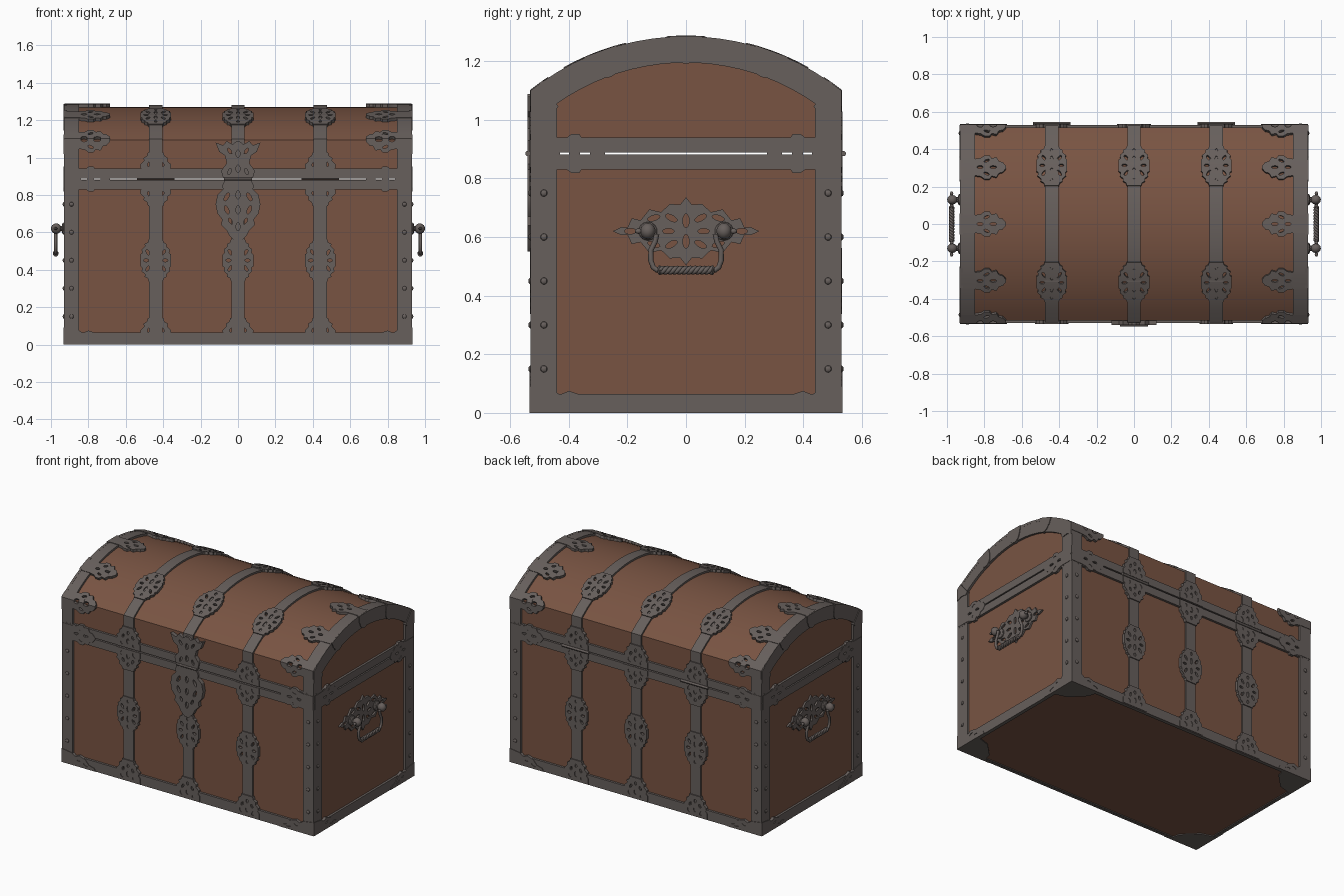
import bpy, bmesh, math
from math import sin, cos, pi
from mathutils import Vector, Matrix
from mathutils.geometry import tessellate_polygon

if "Cube" in bpy.data.objects:
    bpy.data.objects.remove(bpy.data.objects["Cube"])


def material(name, rgb):
    m = bpy.data.materials.new(name)
    m.diffuse_color = (*rgb, 1)
    m.use_nodes = True
    m.node_tree.nodes["Principled BSDF"].inputs["Base Color"].default_value = m.diffuse_color
    return m


WOOD = material("brown wood", (0.19, 0.088, 0.055))
IRON = material("grey iron", (0.135, 0.115, 0.107))

# Wooden shell: end faces, front face, lid arc
X, Y, R, ZC = 0.915, 0.515, 0.837, 0.433
TH = math.asin(Y / R)
S0, ZCR = R * TH, ZC + R * cos(TH)


def finish(name, bm, mat):
    bmesh.ops.recalc_face_normals(bm, faces=bm.faces[:])
    me = bpy.data.meshes.new(name)
    bm.to_mesh(me)
    bm.free()
    me.materials.append(mat)
    me.polygons.foreach_set("use_smooth", [True] * len(me.polygons))
    me.set_sharp_from_angle(angle=math.radians(30))
    ob = bpy.data.objects.new(name, me)
    bpy.context.collection.objects.link(ob)
    return ob


# Surfaces that plates are laid on: (u, v, height) -> point
def wrap(u, s, w):
    a, sg = abs(s), (1 if s > 0 else -1)
    if abs(a - S0) < 1e-4:
        return (u, sg * (Y + w), ZC + math.sqrt((R + w) ** 2 - (Y + w) ** 2))
    if a > S0:
        return (u, sg * (Y + w), ZCR - (a - S0))
    return (u, (R + w) * sin(s / R), ZC + (R + w) * cos(s / R))


def right(u, v, w): return (X + w, u, v)
def left(u, v, w): return (-X - w, u, v)
def under(u, v, w): return (u, v, 0.006 - w)
def sz(z): return S0 + ZCR - z      # height on front/back -> wrap coordinate


def plate(name, outline, holes, spots, skin, t):
    """Pierced sheet copied to (u, v, angle, flip) spots, then bent over a surface."""
    bm = bmesh.new()
    loops = [[Vector((p[0], p[1], 0)) for p in lp] for lp in [outline] + holes]
    tris = tessellate_polygon(loops)
    pts = [p for lp in loops for p in lp]
    for u, v, ang, flip in spots:
        c, s = cos(ang), sin(ang)
        vs = [bm.verts.new((u + flip * p.x * c - p.y * s, v + flip * p.x * s + p.y * c, 0)) for p in pts]
        for tri in tris:
            bm.faces.new([vs[i] for i in tri])
    if skin is wrap:
        for k in range(-8, 9):
            bmesh.ops.bisect_plane(bm, geom=bm.verts[:] + bm.edges[:] + bm.faces[:],
                                   plane_co=(0, S0 * k / 8, 0), plane_no=(0, 1, 0), dist=1e-5)
    bmesh.ops.recalc_face_normals(bm, faces=bm.faces[:])
    new = bmesh.ops.extrude_face_region(bm, geom=bm.faces[:], use_keep_orig=True)
    for g in new["geom"]:
        if isinstance(g, bmesh.types.BMVert):
            g.co.z = t
    for vt in bm.verts:
        vt.co = skin(*vt.co)
    return finish(name, bm, IRON)


def rect(u0, u1, v0, v1): return [(u0, v0), (u1, v0), (u1, v1), (u0, v1)]


def oval(x, y, a, b, ang=0):
    return [(x + a * cos(k * pi / 5) * cos(ang) - b * sin(k * pi / 5) * sin(ang),
             y + a * cos(k * pi / 5) * sin(ang) + b * sin(k * pi / 5) * cos(ang)) for k in range(10)]


def sym(q, a, b, both=False):
    """Mirror an outline quarter left-right, and optionally up-down."""
    q = [(x * a, y * b) for x, y in q]
    h = q + [(-x, y) for x, y in reversed(q) if x > 1e-6]
    return h + [(x, -y) for x, y in reversed(h) if y > 1e-6] if both else h


def prism(name, poly, x, mat):
    bm = bmesh.new()
    f = bm.faces.new([bm.verts.new((-x, y, z)) for y, z in poly])
    g = bmesh.ops.extrude_face_region(bm, geom=[f], use_keep_orig=True)["geom"]
    bmesh.ops.translate(bm, vec=(2 * x, 0, 0), verts=[e for e in g if isinstance(e, bmesh.types.BMVert)])
    return finish(name, bm, mat)


def arch(off, z0):
    """Lid cross-section at a distance inside the iron edge."""
    y, r = 0.53 - off, 0.852 - off
    th = math.asin(y / r)
    arc = [(r * sin(th * k / 10), ZC + r * cos(th * k / 10)) for k in range(-10, 11)]
    return [(-y, z0)] + arc + [(y, z0)]


# Wooden chest and lid
prism("chest_body", rect(-Y, Y, 0.006, 0.882), X, WOOD)
prism("lid_body", arch(0.015, 0.888), X, WOOD)

ONE = [(0, 0, 0, 1)]
FB = [(0, 0, 0, 1), (0, 0, pi, 1)]          # front and back
# Horizontal bands, on the front/back and the ends
BANDS = {"bottom_band": (0, 0.065), "chest_rim_band": (0.83, 0.881), "lid_rim_band": (0.889, 0.94)}
for n, (z0, z1) in BANDS.items():
    plate(n + "_front_back", rect(-0.93, 0.93, sz(z1), sz(z0)), [], FB, wrap, 0.015)
    for sn, sk in (("right", right), ("left", left)):
        plate(f"{n}_{sn}", rect(-0.53, 0.53, z0, z1), [], ONE, sk, 0.015)

# Corner posts, lid edge ribbons and end arches
plate("corner_posts_front_back", rect(0.85, 0.93, sz(0.881), sz(0)), [],
      [(0, 0, a, f) for a in (0, pi) for f in (1, -1)], wrap, 0.0145)
plate("lid_edge_ribbons", rect(0.85, 0.93, -sz(0.889), sz(0.889)), [], FB, wrap, 0.0145)
for sn, sk in (("right", right), ("left", left)):
    plate("corner_posts_" + sn, rect(0.44, 0.53, 0, 0.881), [], [(0, 0, 0, 1), (0, 0, 0, -1)], sk, 0.0145)
    plate("lid_arch_" + sn, arch(0, 0.889) + arch(0.09, 0.889)[::-1], [], ONE, sk, 0.0145)
    # Rounded tongues and corner clasps folded over the arch
    tongue = [(-0.055, 0), (-0.05, -0.045)] + [(-0.045 * cos(k * pi / 8), -0.05 - 0.045 * sin(k * pi / 8))
                                              for k in range(9)] + [(0.05, -0.045), (0.055, 0)]
    plate("arch_tongues_" + sn, tongue, [],
          [(0.853 * sin(a), ZC + 0.853 * cos(a), -a, 1) for a in (-0.347, 0, 0.347)], sk, 0.019)
    plate("arch_clasps_" + sn, [(0.53, 1.02), (0.53, 1.1), (0.5, 1.122), (0.435, 1.045), (0.45, 1.03), (0.49, 1.035)],
          [], [(0, 0, 0, 1), (0, 0, 0, -1)], sk, 0.019)

# Vertical straps
SX = (-0.44, 0, 0.44)
plate("chest_straps", rect(-0.036, 0.036, sz(0.881), sz(0)), [], [(x, 0, a, 1) for x in SX for a in (0, pi)], wrap, 0.012)
plate("lid_straps", rect(-0.036, 0.036, -sz(0.889), sz(0.889)), [], [(x, 0, 0, 1) for x in SX], wrap, 0.012)

# Pierced medallions on the straps
Q = [(1, 0), (1, .28), (.88, .36), (.92, .52), (.7, .66), (.72, .78), (.52, .86), (.46, 1)]
a, b = 0.082, 0.112
m_holes = [oval(0, s * b * .3, .009, .02) for s in (1, -1)] + [oval(0, s * b * .75, .008, .012) for s in (1, -1)]
m_holes += [oval(s * a * .5, r * b * .38, .008, .018, -s * r * .6) for s in (1, -1) for r in (1, -1)]
m_holes += [oval(s * a * .62, 0, .014, .008) for s in (1, -1)]
plate("strap_medallions", sym(Q, a, b, True), m_holes,
      [(x, v, 0, 1) for x in SX for v in (sz(0.45), -sz(0.45), 0.315, -0.315)], wrap, 0.018)

# Half medallions on the rims and at the base
h_holes = [oval(0, .045, .01, .018), oval(0, .1, .008, .012)]
h_holes += [oval(s * .045, .03, .009, .016, -s * .5) for s in (1, -1)] + [oval(s * .035, .075, .008, .014, s * .5) for s in (1, -1)]
halves = [(x, sg * sz(z), ang, 1) for x in SX for sg in (1, -1)
          for z, up in ((0.89, 1), (0.88, 0), (0.004, 1))
          for ang in [pi if (sg > 0) == bool(up) else 0] if not (x == 0 and sg < 0 and z > 0.5)]
plate("rim_half_medallions", sym(Q, 0.09, 0.138), h_holes, halves, wrap, 0.019)

# Leaf-shaped corner straps
F = [(.7, -.45), (.7, 0), (.78, .2), (1, .32), (1, .48), (.75, .55), (.85, .7), (.5, .78), (.42, .9), (.12, 1)]
f_holes = [oval(0, .03, .009, .016), oval(0, .1, .008, .018)]
f_holes += [oval(s * .036, .065, .007, .016, -s * .4) for s in (1, -1)]
leaf = sym(F, 0.066, 0.168)
leaf_v = [sz(0.885), S0, 0.305, 0, -0.305, -S0, -sz(0.885)]
plate("corner_leaves", leaf, f_holes,
      [(s * 0.853, v, s * pi / 2, 1) for s in (1, -1) for v in leaf_v], wrap, 0.0175)
foot = [(0, 0), (.25, 0), (.24, .02), (.2, .03), (.175, .06), (.13, .075), (.1, .062), (.075, .08), (0, .09)]
foot_holes = [oval(.18, .025, .02, .007, -.3), oval(.13, .045, .015, .007, .3)]
plate("foot_leaves_front_back", [(0.93 - x, sz(y)) for x, y in foot], [[(0.93 - x, sz(y)) for x, y in h] for h in foot_holes],
      [(0, 0, g, f) for g in (0, pi) for f in (1, -1)], wrap, 0.0185)
for sn, sk in (("right", right), ("left", left)):
    plate("rim_leaves_" + sn, leaf, f_holes, [(s * 0.445, 0.885, s * pi / 2, 1) for s in (1, -1)], sk, 0.0175)
    plate("foot_leaves_" + sn, [(0.53 - x, y) for x, y in foot], [[(0.53 - x, y) for x, y in h] for h in foot_holes],
          [(0, 0, 0, f) for f in (1, -1)], sk, 0.0185)

# Corner plates under the chest
plate("underside_corners", [(0.93, 0.53), (0.72, 0.53), (0.74, 0.46), (0.83, 0.37), (0.93, 0.34)], [],
      [(0, 0, g, f) for g in (0, pi) for f in (1, -1)], under, 0.006)
for g, (u0, u1, v0, v1) in {"long": (-0.93, 0.93, 0.505, 0.53), "short": (-0.53, 0.53, 0.905, 0.93)}.items():
    turn = 0 if g == "long" else pi / 2
    plate("underside_edges_" + g, rect(u0, u1, v0, v1), [], [(0, 0, turn, 1), (0, 0, turn + pi, 1)], under, 0.005)

# Lock plate and hasp on the front
lock = [(.07, .88), (.085, .85), (.08, .83), (.11, .8), (.12, .75), (.11, .7), (.085, .67), (.09, .64), (.06, .61), (.045, .58), (.015, .55)]
hasp = [(.08, .892), (.09, .93), (.06, .97), (.07, 1.01), (.1, 1.03), (.12, 1.08), (.08, 1.065), (.06, 1.088), (.03, 1.07), (.01, 1.085)]
lock_holes = [oval(0, z, .011, .022) for z in (.63, .72, .8)]
lock_holes += [oval(s * .06, z, .01, .024, s * r) for s in (1, -1) for z, r in ((.79, .5), (.72, -.4))]
lock_holes += [oval(s * .04, .66, .008, .018, -s * .5) for s in (1, -1)]
hasp_holes = [oval(0, z, .011, .02) for z in (.94, 1.02)]
hasp_holes += [oval(s * .045, z, .008, .018, s * r) for s in (1, -1) for z, r in ((.925, .4), (1.035, -.6))]
for n, q, hs in (("lock_plate", lock, lock_holes), ("lock_hasp", hasp, hasp_holes)):
    plate(n, [(x, -sz(z)) for x, z in sym(q, 1, 1)], [[(x, -sz(z)) for x, z in h] for h in hs], ONE, wrap, 0.026)


# Round parts
def balls(name, items, seg=12):
    bm = bmesh.new()
    for c, r in items:
        bmesh.ops.create_uvsphere(bm, u_segments=seg, v_segments=seg // 2 + 1, radius=1,
                                  matrix=Matrix.Translation(c) @ Matrix.Diagonal((*r, 1)))
    return finish(name, bm, IRON)


def rods(name, items, r, axis):
    bm = bmesh.new()
    rot = Matrix.Rotation(pi / 2, 4, "Y" if axis == "X" else "X")
    for c, length in items:
        bmesh.ops.create_cone(bm, cap_ends=True, segments=12, radius1=r, radius2=r, depth=length,
                              matrix=Matrix.Translation(c) @ rot)
    return finish(name, bm, IRON)


def tube(name, paths, r):
    cu = bpy.data.curves.new(name, "CURVE")
    cu.dimensions, cu.bevel_depth, cu.bevel_resolution, cu.use_fill_caps = "3D", r, 2, True
    for path in paths:
        sp = cu.splines.new("POLY")
        sp.points.add(len(path) - 1)
        for p, co in zip(sp.points, path):
            p.co = (*co, 1)
        sp.use_smooth = True
    cu.materials.append(IRON)
    bpy.context.collection.objects.link(bpy.data.objects.new(name, cu))


ZR = (0.15, 0.3, 0.45, 0.6, 0.75)
balls("post_rivets", [((s * 0.89, t * 0.53, z), (.012, .008, .012)) for s in (1, -1) for t in (1, -1) for z in ZR]
      + [((s * 0.93, t * 0.485, z), (.008, .012, .012)) for s in (1, -1) for t in (1, -1) for z in ZR], 10)
rods("back_hinges", [((x, 0.537, 0.885), 0.2) for x in (-0.44, 0.44)], 0.009, "X")
rods("hasp_hinge", [((0, -0.539, 0.885), 0.15)], 0.009, "X")

# Side handles: pierced backplate, knobs, bail and twisted grip
H = [(1, 0), (.88, .12), (.8, .1), (.74, .38), (.62, .32), (.5, .64), (.34, .56), (.22, .8), (.08, .78), (0, 1)]
hp_holes = [oval(0, s * .035, .011, .024) for s in (1, -1)]
hp_holes += [oval(s * .05, r * .045, .022, .01, s * r * .5) for s in (1, -1) for r in (1, -1)]
hp_holes += [oval(s * .11, r * .045, .022, .009, -s * r * .3) for s in (1, -1) for r in (1, -1)]
hp_holes += [oval(s * .19, 0, .02, .01) for s in (1, -1)] + [oval(s * .06, 0, .02, .009) for s in (1, -1)]
for sn, sk, sx in (("right", right, 1), ("left", left, -1)):
    plate("handle_plate_" + sn, sym(H, 0.25, 0.116, True), hp_holes, [(0, 0.62, 0, 1)], sk, 0.012)
    rods("handle_posts_" + sn, [((sx * 0.945, t * 0.13, 0.62), 0.06) for t in (1, -1)], 0.014, "X")
    balls("handle_knobs_" + sn, [((sx * 0.972, t * 0.13, 0.62), (.028, .026, .028)) for t in (1, -1)]
          + [((sx * 0.975, t * 0.162, 0.62), (.009, .013, .009)) for t in (1, -1)]
          + [((sx * 0.932, t * 0.13, 0.62), (.012, .032, .032)) for t in (1, -1)]
          + [((sx * 0.975, t * 0.09, 0.487), (.015, .008, .017)) for t in (1, -1)])
    tube("handle_bail_" + sn, [[(sx * 0.975, t * y, z) for y, z in
         ((.1, .61), (.105, .585), (.12, .555), (.12, .52), (.112, .497), (.1, .488), (.085, .487))] for t in (1, -1)], 0.009)
    tube("handle_grip_" + sn, [[(sx * 0.975 + .008 * cos(k * .5 + p), -0.09 + 0.18 * k / 48, 0.487 + .008 * sin(k * .5 + p))
         for k in range(49)] for p in (0, 2 * pi / 3, 4 * pi / 3)], 0.0075)
